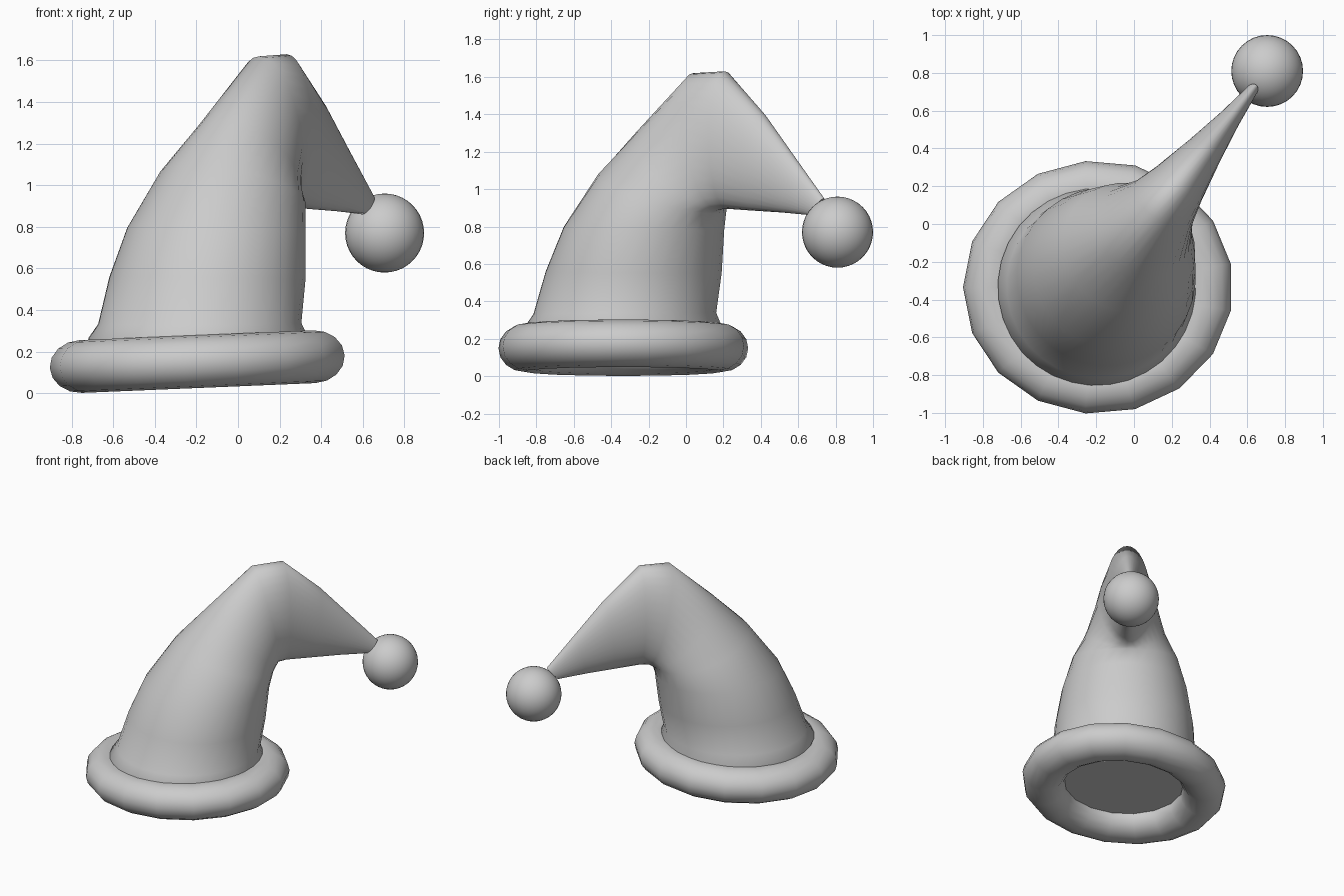
import bpy, bmesh, math
from mathutils import Vector, Matrix

cube = bpy.data.objects.get("Cube")
if cube:
    bpy.data.objects.remove(cube)

# One plain grey for the whole hat
grey = bpy.data.materials.new("felt_grey")
grey.use_nodes = True
colour = (0.6, 0.6, 0.6, 1)
grey.diffuse_color = colour
grey.node_tree.nodes["Principled BSDF"].inputs["Base Color"].default_value = colour

BASE = Vector((-0.19, -0.335, 0))
LEAN = Vector((math.cos(math.radians(52)), math.sin(math.radians(52)), 0))
SIDE = Vector((-LEAN.y, LEAN.x, 0))
UP = Vector((0, 0, 1))


def make_object(name, bm, angle):
    bmesh.ops.recalc_face_normals(bm, faces=bm.faces)
    mesh = bpy.data.meshes.new(name)
    bm.to_mesh(mesh)
    bm.free()
    mesh.materials.append(grey)
    obj = bpy.data.objects.new(name, mesh)
    bpy.context.collection.objects.link(obj)
    bpy.ops.object.select_all(action='DESELECT')
    obj.select_set(True)
    bpy.context.view_layer.objects.active = obj
    bpy.ops.object.shade_smooth_by_angle(angle=math.radians(angle))
    return obj


def loft(bm, rings, closed=False):
    pairs = list(zip(rings, rings[1:] + rings[:1]))
    for a, b in pairs if closed else pairs[:-1]:
        n = len(a)
        for i in range(n):
            bm.faces.new((a[i], a[(i + 1) % n], b[(i + 1) % n], b[i]))


# Floppy cone: sections fan round the fold
# (outer distance, outer height, inner distance, inner height, half width)
sections = [
    (-0.50, 0.14, 0.50, 0.17, 0.50),
    (-0.53, 0.26, 0.52, 0.28, 0.53),
    (-0.48, 0.33, 0.50, 0.34, 0.49),
    (-0.40, 0.56, 0.54, 0.55, 0.475),
    (-0.29, 0.80, 0.57, 0.78, 0.43),
    (-0.07, 1.10, 0.60, 0.87, 0.36),
    (0.16, 1.33, 0.62, 0.88, 0.27),
    (0.474, 1.62, 0.64, 0.89, 0.19),
    (0.69, 1.63, 0.70, 0.895, 0.15),
    (0.95, 1.40, 0.88, 0.885, 0.10),
    (1.16, 1.17, 1.08, 0.875, 0.06),
    (1.36, 0.95, 1.28, 0.86, 0.03),
]
bm = bmesh.new()
rings = []
for u0, z0, u1, z1, width in sections:
    outer = BASE + LEAN * u0 + UP * z0
    inner = BASE + LEAN * u1 + UP * z1
    ring = []
    for i in range(32):
        t = math.tau * i / 32
        p = (outer + inner) / 2 + (inner - outer) / 2 * math.cos(t)
        ring.append(bm.verts.new(p + SIDE * width * math.sin(t)))
    rings.append(ring)
loft(bm, rings)
bm.faces.new(rings[0])
bm.faces.new(rings[-1])
make_object("hat_cone", bm, 60)

# Rolled brim: a slightly tilted ring with a flattened tube
bm = bmesh.new()
rings = []
for i in range(17):
    a = math.pi + math.tau * i / 17
    ring = []
    for j in range(16):
        t = math.tau * j / 16
        r = 0.55 + 0.145 * math.cos(t)
        ring.append(bm.verts.new((1.03 * r * math.cos(a), 0.965 * r * math.sin(a),
                                  0.127 * math.sin(t))))
    rings.append(ring)
loft(bm, rings, closed=True)
brim = make_object("brim", bm, 60)
brim.location = BASE + UP * 0.152
brim.rotation_euler = (0, -math.radians(2.4), 0)

# Pompom on the tip
bm = bmesh.new()
bmesh.ops.create_uvsphere(bm, u_segments=32, v_segments=20, radius=0.19,
                          matrix=Matrix.Translation((0.705, 0.81, 0.77)))
make_object("pompom", bm, 60)
